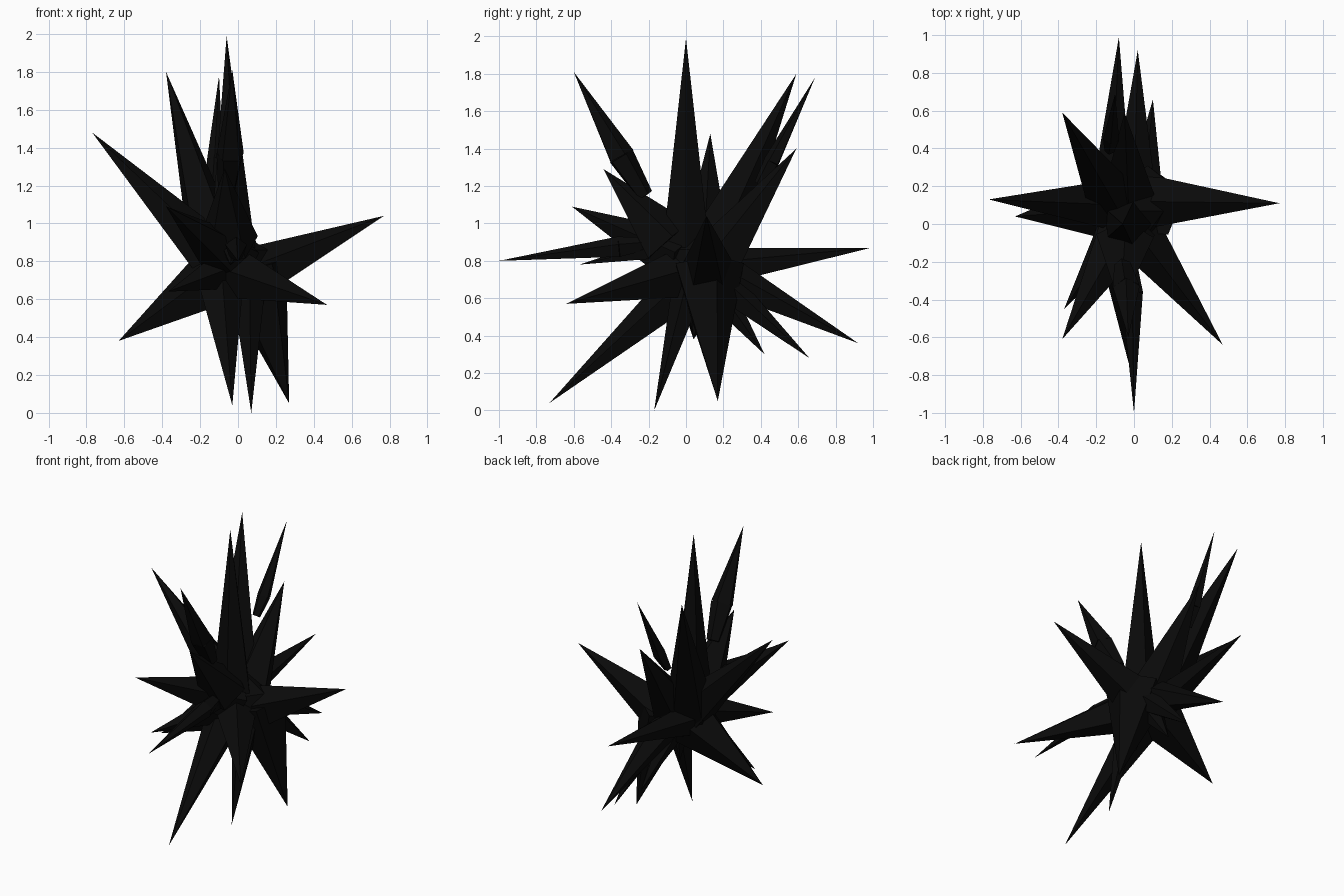
import bpy
import bmesh
from mathutils import Matrix, Vector

cube = bpy.data.objects.get("Cube")
if cube:
    bpy.data.objects.remove(cube, do_unlink=True)

# One near-black material for the whole shape
black = bpy.data.materials.new("near_black")
black.use_nodes = True
colour = (0.003, 0.003, 0.003, 1)
black.diffuse_color = colour
black.node_tree.nodes["Principled BSDF"].inputs["Base Color"].default_value = colour

CENTRE = Vector((-0.02, 0.07, 0.77))
SIDES = 5


def finish(mesh_builder, name):
    """Turn a bmesh into a flat-shaded object with the shared material."""
    bmesh.ops.recalc_face_normals(mesh_builder, faces=mesh_builder.faces)
    mesh = bpy.data.meshes.new(name)
    mesh_builder.to_mesh(mesh)
    mesh_builder.free()
    mesh.materials.append(black)
    part = bpy.data.objects.new(name, mesh)
    bpy.context.collection.objects.link(part)
    return part


def spike(name, tip, radius, base=CENTRE, tip_radius=0):
    """Build a faceted cone running from its base to its tip."""
    tip, base = Vector(tip), Vector(base)
    axis = tip - base
    turn = axis.to_track_quat('Z', 'Y').to_matrix().to_4x4()
    place = Matrix.Translation((tip + base) / 2) @ turn
    builder = bmesh.new()
    bmesh.ops.create_cone(builder, cap_ends=True, segments=SIDES,
                          radius1=radius, radius2=tip_radius,
                          depth=axis.length, matrix=place)
    bmesh.ops.remove_doubles(builder, verts=builder.verts, dist=0.0001)
    return finish(builder, name)


def shard(name, tip, middle, tail, radius):
    """Build a loose spike that narrows again towards a blunt tail."""
    spike(name, tip, radius, middle)
    spike(name + "_tail", middle, radius * 0.6, tail, radius)


# Faceted core where the spikes meet
builder = bmesh.new()
bmesh.ops.create_icosphere(builder, subdivisions=1, radius=0.2,
                           matrix=Matrix.Translation(CENTRE))
finish(builder, "core")

# Upper spikes
spike("top_spike", (-.06, 0, 1.99), .14, (-.04, 0, .8))
spike("upper_right_spike", (-.77, .13, 1.48), .16, (-.06, .1, .74))
spike("upper_back_right_spike", (-.38, .59, 1.8), .16, (-.11, .12, .82))
spike("upper_back_spike", (-.05, .59, 1.4), .17, (-.03, .12, .74))
spike("upper_front_stub", (-.07, -.44, 1.29), .16, (-.05, -.1, .9))

# Side spikes
spike("left_spike", (.77, .11, 1.04), .17, (0, .12, .69))
spike("right_spike", (-.63, .04, .38), .21, (0, .09, .78))
spike("back_spike", (-.08, .99, .87), .12, (-.12, .1, .75))
spike("front_left_spike", (.47, -.64, .57), .16, (-.05, .04, .74))
spike("front_right_spike", (-.38, -.61, 1.09), .16, (-.03, 0, .8))
spike("front_right_low_spike", (-.37, -.45, .64), .14)

# Lower spikes
spike("lower_back_long_spike", (.02, .92, .36), .13, (0, .09, .78))
spike("lower_back_spike", (.1, .66, .28), .11, (.05, .1, .76))
spike("lower_back_short_spike", (.06, .42, .3), .12)
spike("bottom_left_spike", (.27, .17, .05), .2, (.07, .11, .77))
spike("bottom_short_spike", (.02, .04, .38), .1)
spike("bottom_front_spike", (.07, -.17, 0), .11, (.05, .05, .77))
spike("lower_front_spike", (-.03, -.73, .04), .14, (-.1, .07, .73))

# Slim shards that start away from the core
shard("loose_back_shard", (-.1, .69, 1.78), (-.12, .46, 1.33), (-.13, .39, 1.21), .045)
shard("loose_front_shard", (-.03, -.6, 1.81), (-.04, -.35, 1.36), (-.06, -.22, 1.15), .075)
shard("long_front_shard", (0, -1, .8), (-.01, -.36, .87), (-.02, -.2, .89), .06)
spike("short_front_shard", (-.04, -.57, .78), .05, (-.03, -.2, .85))
